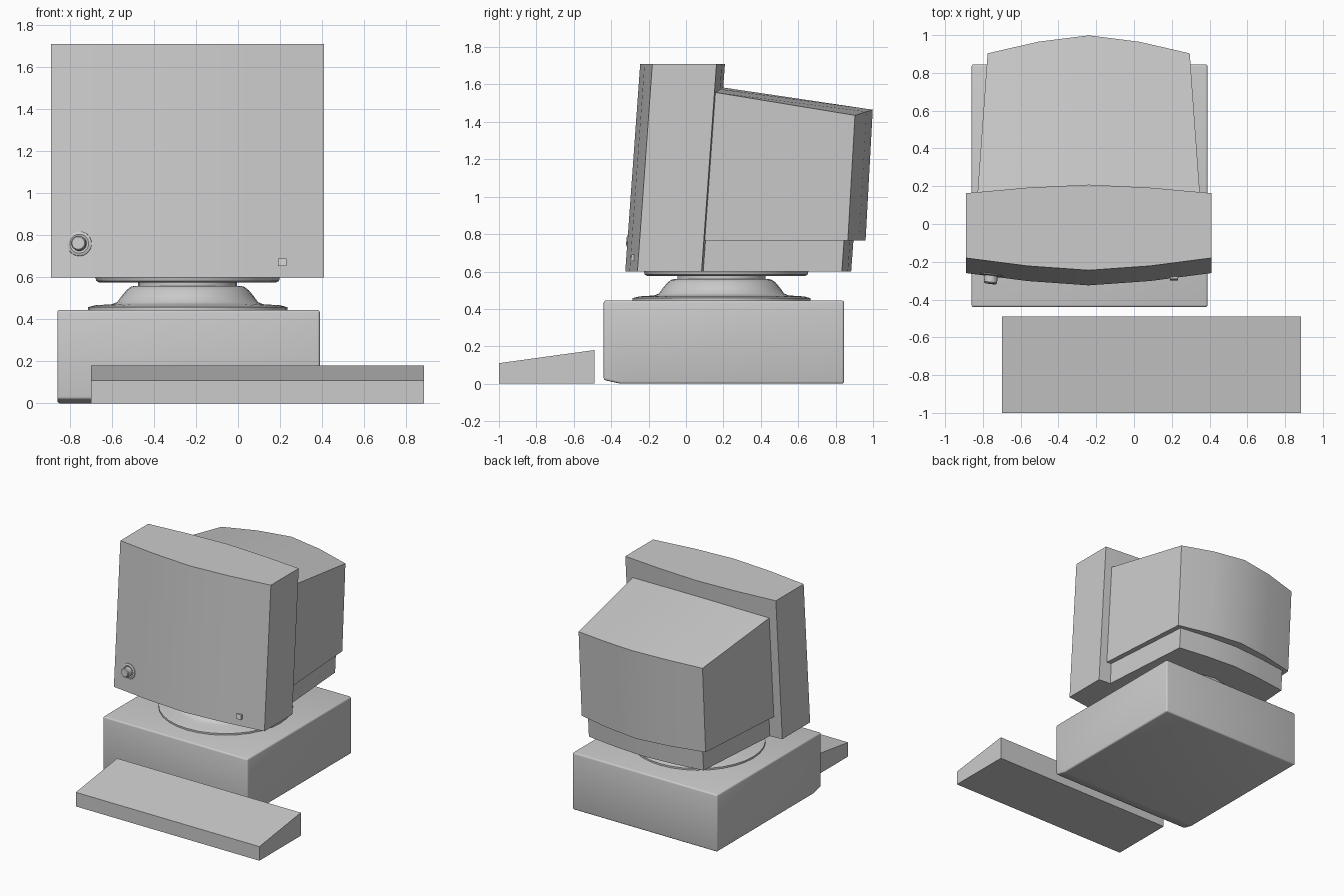
import bpy, bmesh, math
from mathutils import Vector

if "Cube" in bpy.data.objects:
    bpy.data.objects.remove(bpy.data.objects["Cube"])

CX = -0.24                      # centre line of monitor and base
LEAN = 0.072                    # backward lean of the monitor per unit of height
STEPS = (-1, -0.5, 0, 0.5, 1)

grey = bpy.data.materials.new("plain grey")
grey.use_nodes = True
COLOUR = (0.6, 0.6, 0.6, 1)
grey.diffuse_color = COLOUR
grey.node_tree.nodes["Principled BSDF"].inputs["Base Color"].default_value = COLOUR


def finish(name, bm, smooth=True):
    bmesh.ops.recalc_face_normals(bm, faces=bm.faces)
    mesh = bpy.data.meshes.new(name)
    bm.to_mesh(mesh)
    bm.free()
    mesh.materials.append(grey)
    obj = bpy.data.objects.new(name, mesh)
    bpy.context.collection.objects.link(obj)
    if smooth:
        bpy.ops.object.select_all(action="DESELECT")
        obj.select_set(True)
        bpy.context.view_layer.objects.active = obj
        bpy.ops.object.shade_smooth_by_angle(angle=math.radians(35))
    return obj


def arc(half, y, bulge, z, rise=0):
    """Bowed row of points across the monitor; y is given at floor level."""
    row = []
    for t in STEPS:
        bow = 1 - abs(t) ** 1.5
        h = z + rise * bow
        row.append((CX + half * t, y + bulge * bow + LEAN * h, h))
    return row


def bowed_block(name, front_low, back_low, back_high, front_high):
    """Closed block whose four long edges are bowed rows."""
    bm = bmesh.new()
    rows = [[bm.verts.new(p) for p in r]
            for r in (front_low, back_low, back_high, front_high)]
    for i in range(4):
        a, b = rows[i], rows[(i + 1) % 4]
        for k in range(len(a) - 1):
            bm.faces.new((a[k], a[k + 1], b[k + 1], b[k]))
    for end in (0, -1):
        bm.faces.new([r[end] for r in rows])
    return finish(name, bm)


def side_extrusion(name, profile, x0, x1, bevel=0.0):
    """Side profile (y, z) pulled along x."""
    bm = bmesh.new()
    face = bm.faces.new([bm.verts.new((x0, y, z)) for y, z in profile])
    new = bmesh.ops.extrude_face_region(bm, geom=[face])["geom"]
    bmesh.ops.translate(bm, vec=(x1 - x0, 0, 0),
                        verts=[v for v in new if isinstance(v, bmesh.types.BMVert)])
    if bevel:
        bmesh.ops.recalc_face_normals(bm, faces=bm.faces)
        bmesh.ops.bevel(bm, geom=bm.edges[:], offset=bevel, segments=3,
                        profile=0.5, affect="EDGES")
    return finish(name, bm, smooth=bevel > 0)


def lathe(name, profile, centre, sides, axis=(0, 0, 1)):
    """Closed turned part from (radius, height) pairs along an axis."""
    bm = bmesh.new()
    turn = Vector((0, 0, 1)).rotation_difference(Vector(axis))
    rings = []
    for r, h in profile:
        ring = []
        for i in range(sides):
            a = math.tau * i / sides
            p = Vector((r * math.cos(a), r * math.sin(a), h))
            ring.append(bm.verts.new(turn @ p + Vector(centre)))
        rings.append(ring)
    for a, b in zip(rings, rings[1:]):
        for i in range(sides):
            j = (i + 1) % sides
            bm.faces.new((a[i], a[j], b[j], b[i]))
    bm.faces.new(rings[0])
    bm.faces.new(rings[-1])
    return finish(name, bm)


# Screen housing
bowed_block("screen_housing",
            arc(0.65, -0.303, -0.065, 0.60), arc(0.65, 0.04, 0.045, 0.60),
            arc(0.65, 0.04, 0.045, 1.71), arc(0.65, -0.303, -0.065, 1.71))

# Tapered rear shell with sloping top
bowed_block("rear_shell",
            arc(0.59, 0.03, 0.045, 0.765), arc(0.535, 0.81, 0.095, 0.765),
            arc(0.535, 0.80, 0.093, 1.435, 0.03), arc(0.59, 0.03, 0.045, 1.56, 0.025))

# Narrower underside of the rear shell
bowed_block("rear_underside",
            arc(0.55, 0.03, 0.045, 0.60), arc(0.495, 0.79, 0.05, 0.60),
            arc(0.495, 0.79, 0.05, 0.775), arc(0.55, 0.03, 0.045, 0.775))

# Swivel stand
lathe("swivel_plate", [(0.42, 0.575), (0.435, 0.583), (0.44, 0.602)], (CX, 0.215, 0), 16)
lathe("swivel_neck", [(0.235, 0.54), (0.235, 0.59)], (CX, 0.19, 0), 32)
lathe("stand_foot",
      [(0.475, 0.44), (0.475, 0.458), (0.44, 0.467), (0.36, 0.472), (0.335, 0.482),
       (0.315, 0.51), (0.29, 0.54), (0.27, 0.555), (0.25, 0.56)], (CX, 0.19, 0), 32)

# Computer case with a small undercut at the front
side_extrusion("computer_case",
               [(-0.44, 0.02), (-0.35, 0), (0.845, 0), (0.845, 0.445), (-0.44, 0.445)],
               -0.86, 0.39, bevel=0.012)

# Wedge keyboard
side_extrusion("keyboard", [(-1, 0), (-0.49, 0), (-0.49, 0.18), (-1, 0.11)], -0.70, 0.885)

# Control knob and its collar
facing = (-0.12, -1, 0.072)
lathe("knob_collar", [(0.06, -0.01), (0.058, 0.003), (0.045, 0.008), (0.036, 0.004)],
      (-0.755, -0.268, 0.76), 24, facing)
lathe("control_knob", [(0.035, -0.01), (0.035, 0.042), (0.03, 0.048)],
      (-0.755, -0.268, 0.76), 20, facing)

# Power button, almost flush with the housing
side_extrusion("power_button",
               [(-0.298, 0.655), (-0.25, 0.655), (-0.25, 0.69), (-0.29, 0.69)], 0.19, 0.232)
